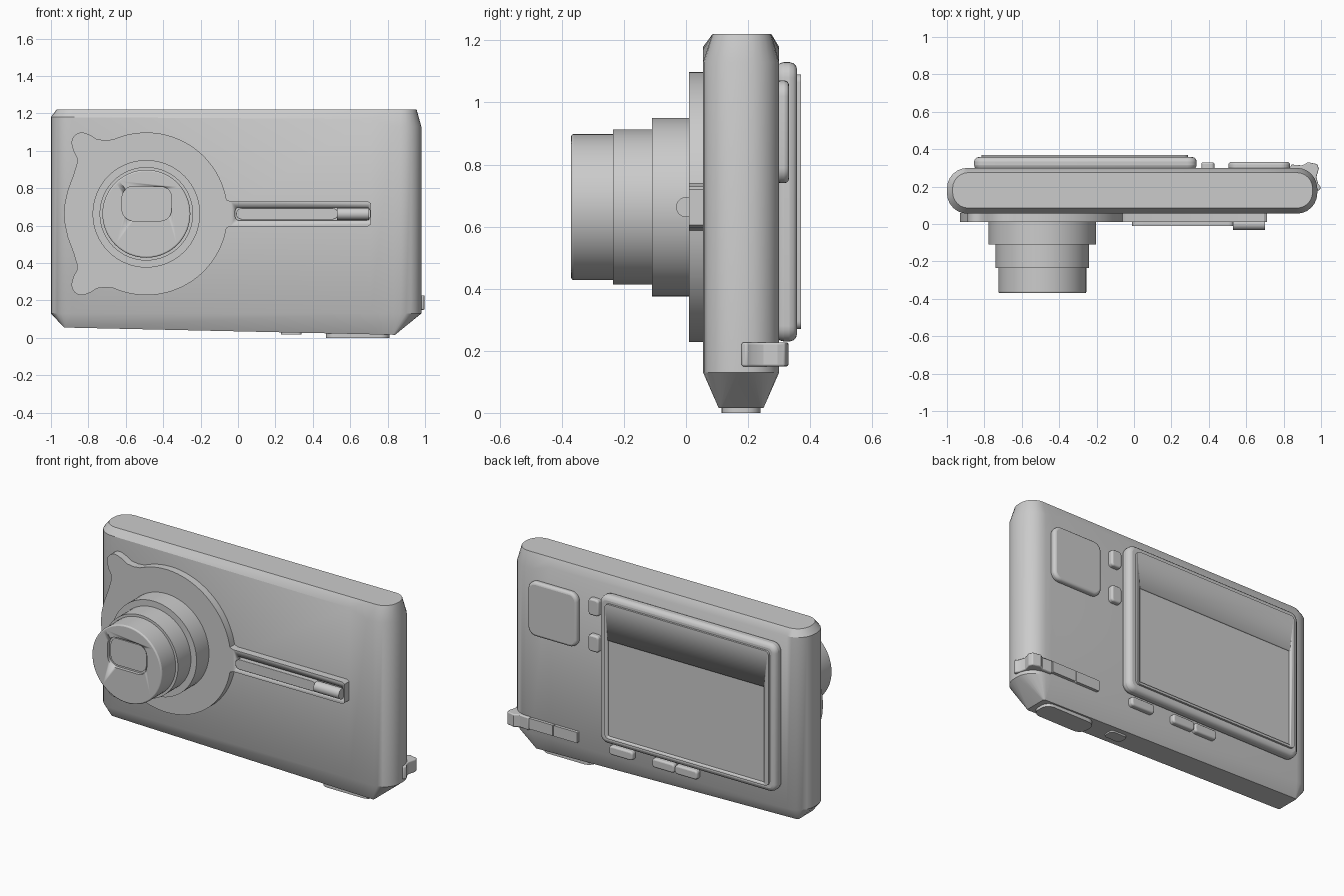
import bpy, bmesh
from math import sin, cos, radians, pi

if "Cube" in bpy.data.objects:
    bpy.data.objects.remove(bpy.data.objects["Cube"])


def arc(cx, cy, r, a0, a1, n):
    return [(cx + r * cos(radians(a0 + (a1 - a0) * i / n)),
             cy + r * sin(radians(a0 + (a1 - a0) * i / n))) for i in range(n + 1)]


def rrect(x0, x1, y0, y1, r, n=6):
    """Rounded rectangle outline, counter-clockwise."""
    return (arc(x1 - r, y1 - r, r, 0, 90, n) + arc(x0 + r, y1 - r, r, 90, 180, n)
            + arc(x0 + r, y0 + r, r, 180, 270, n) + arc(x1 - r, y0 + r, r, 270, 360, n))


def make(name, bm):
    bmesh.ops.remove_doubles(bm, verts=bm.verts, dist=1e-5)
    bmesh.ops.recalc_face_normals(bm, faces=bm.faces)
    me = bpy.data.meshes.new(name)
    bm.to_mesh(me)
    bm.free()
    ob = bpy.data.objects.new(name, me)
    bpy.context.collection.objects.link(ob)
    return ob


def prism(name, pts, a, b, axis='y', bevel=0):
    """Extrude an outline from a to b along an axis."""
    bm = bmesh.new()
    put = (lambda p, t: (p[0], t, p[1])) if axis == 'y' else (lambda p, t: (p[0], p[1], t))
    rings = [[bm.verts.new(put(p, t)) for p in pts] for t in (a, b)]
    n = len(pts)
    for r in rings:
        bm.faces.new(r)
    for i in range(n):
        j = (i + 1) % n
        bm.faces.new((rings[0][i], rings[0][j], rings[1][j], rings[1][i]))
    ob = make(name, bm)
    if bevel:
        m = ob.modifiers.new("Bevel", 'BEVEL')
        m.width, m.segments, m.limit_method, m.angle_limit = bevel, 3, 'ANGLE', radians(50)
    return ob


def cut(ob, cutter):
    m = ob.modifiers.new("Cut", 'BOOLEAN')
    m.operation, m.object, m.solver = 'DIFFERENCE', cutter, 'EXACT'
    cutter.hide_render = True
    cutter.display_type = 'WIRE'


# Body: lofted rounded rings, sloped shoulder and tapered base
def body_ring(x0, x1, y0, y1, r, zf):
    p = rrect(x0, x1, y0, y1, r)
    k = 7
    p = (p[:k] + [(0.83, y1), (0.71, y1)] + p[k:3 * k] + [(0.71, y0), (0.83, y0)] + p[3 * k:])
    return [(x, y, zf(x)) for x, y in p]


def shoulder(x):
    drop = min(max((x - 0.71) / 0.12, 0), 1)
    return (1.18 - 0.006 * (x + 1)) * (1 - drop) + 1.13 * drop


bm = bmesh.new()
rings = [[bm.verts.new(c) for c in body_ring(*a)] for a in (
    (-0.93, 0.84, 0.105, 0.25, 0.0095, lambda x: 0.055 - 0.022 * (x + 0.93)),
    (-1.0, 0.98, 0.055, 0.30, 0.11, lambda x: 0.13),
    (-1.0, 0.98, 0.055, 0.30, 0.11, shoulder),
    (-0.97, 0.955, 0.085, 0.275, 0.085, lambda x: 1.22))]
for lo, hi in zip(rings, rings[1:]):
    for i in range(len(lo)):
        j = (i + 1) % len(lo)
        bm.faces.new((lo[i], lo[j], hi[j], hi[i]))
bm.faces.new(rings[0])
bm.faces.new(rings[-1])
make("body", bm)

# Feet on the underside
prism("foot", rrect(0.47, 0.81, 0.115, 0.24, 0.05), 0, 0.05, 'z')
prism("base_hatch", rrect(0.23, 0.34, 0.15, 0.22, 0.02), 0.018, 0.05, 'z')

# Front plate: disc with two ears and an arm (upper half mirrored)
CX, CZ, R = -0.49, 0.663, 0.435
upper = ([(0.695, 0.73), (-0.04, 0.73)] + arc(CX, CZ, R, 10, 114, 30)
         + [(-0.71, 1.056), (-0.755, 1.062), (-0.785, 1.082)]
         + arc(-0.835, 1.043, 0.055, 60, 190, 10)
         + [(-0.88, 1.0), (-0.862, 0.965), (-0.862, 0.93), (-0.88, 0.87), (-0.91, 0.79),
            (-0.926, 0.72)])
plate = prism("front_plate", [(0.71, 0.72)] + upper + [(-0.93, CZ)]
              + [(x, 2 * CZ - z) for x, z in reversed(upper)] + [(0.71, 2 * CZ - 0.72)],
              0.01, 0.06)
cut(plate, prism("slot_cutter", rrect(-0.015, 0.705, 0.628, 0.698, 0.02), -0.05, 0.035))

# Slider bar and knob in the slot
prism("slider_bar", rrect(-0.01, 0.535, 0.633, 0.693, 0.0299), -0.012, 0.05, bevel=0.006)
bpy.ops.mesh.primitive_cylinder_add(vertices=32, radius=0.032, depth=0.17,
                                    location=(0.615, 0.0, 0.663), rotation=(0, pi / 2, 0))
bpy.context.object.name = "slider_knob"

# Telescoping lens barrel
for name, r, y, bev in (("lens_barrel_outer", 0.2875, -0.11, 0),
                        ("lens_barrel_middle", 0.25, -0.235, 0),
                        ("lens_barrel_front", 0.235, -0.37, 0.008)):
    barrel = prism(name, arc(CX, CZ, r, 0, 354.375, 63), y, 0.05, bevel=bev)
cut(barrel, prism("window_cutter", rrect(-0.62, -0.355, 0.625, 0.81, 0.06), -0.5, -0.35))
prism("lens_window", rrect(-0.608, -0.367, 0.637, 0.798, 0.05), -0.357, -0.34)

# Screen frame and stepped screen panel on the back
prism("screen_frame", rrect(-0.855, 0.335, 0.23, 1.13, 0.05), 0.29, 0.358, bevel=0.025)
panel = prism("screen_panel", rrect(-0.815, 0.29, 0.27, 1.09, 0.025), 0.34, 0.37)
cut(panel, prism("screen_cutter", rrect(-0.785, 0.27, 0.285, 0.87, 0.005), 0.36, 0.45))

# Back buttons
prism("thumb_pad", rrect(0.505, 0.835, 0.74, 1.07, 0.05), 0.29, 0.332, bevel=0.015)
for i, (x0, x1, z0, z1) in enumerate((
        (0.36, 0.43, 0.97, 1.07), (0.36, 0.43, 0.75, 0.85),
        (0.13, 0.29, 0.155, 0.21), (-0.15, 0.0, 0.155, 0.21), (-0.305, -0.153, 0.155, 0.21))):
    prism(f"button_{i + 1}", rrect(x0, x1, z0, z1, 0.018), 0.28, 0.33, bevel=0.01)
for i, x0 in enumerate((0.51, 0.675)):
    prism(f"port_cover_{i + 1}", rrect(x0, x0 + 0.16, 0.16, 0.225, 0.004), 0.28, 0.318)

# Strap lug wrapping the right rear corner
prism("strap_lug", [(0.83, 0.28), (0.84, 0.318), (0.9, 0.313), (0.93, 0.33), (0.98, 0.32),
                    (0.988, 0.295), (0.975, 0.25), (0.985, 0.215), (1.0, 0.195),
                    (0.99, 0.178), (0.94, 0.19)], 0.15, 0.227, 'z', bevel=0.006)

# Smooth shading with sharp edges kept
bpy.ops.object.select_all(action='SELECT')
bpy.ops.object.shade_smooth_by_angle(angle=radians(30))
